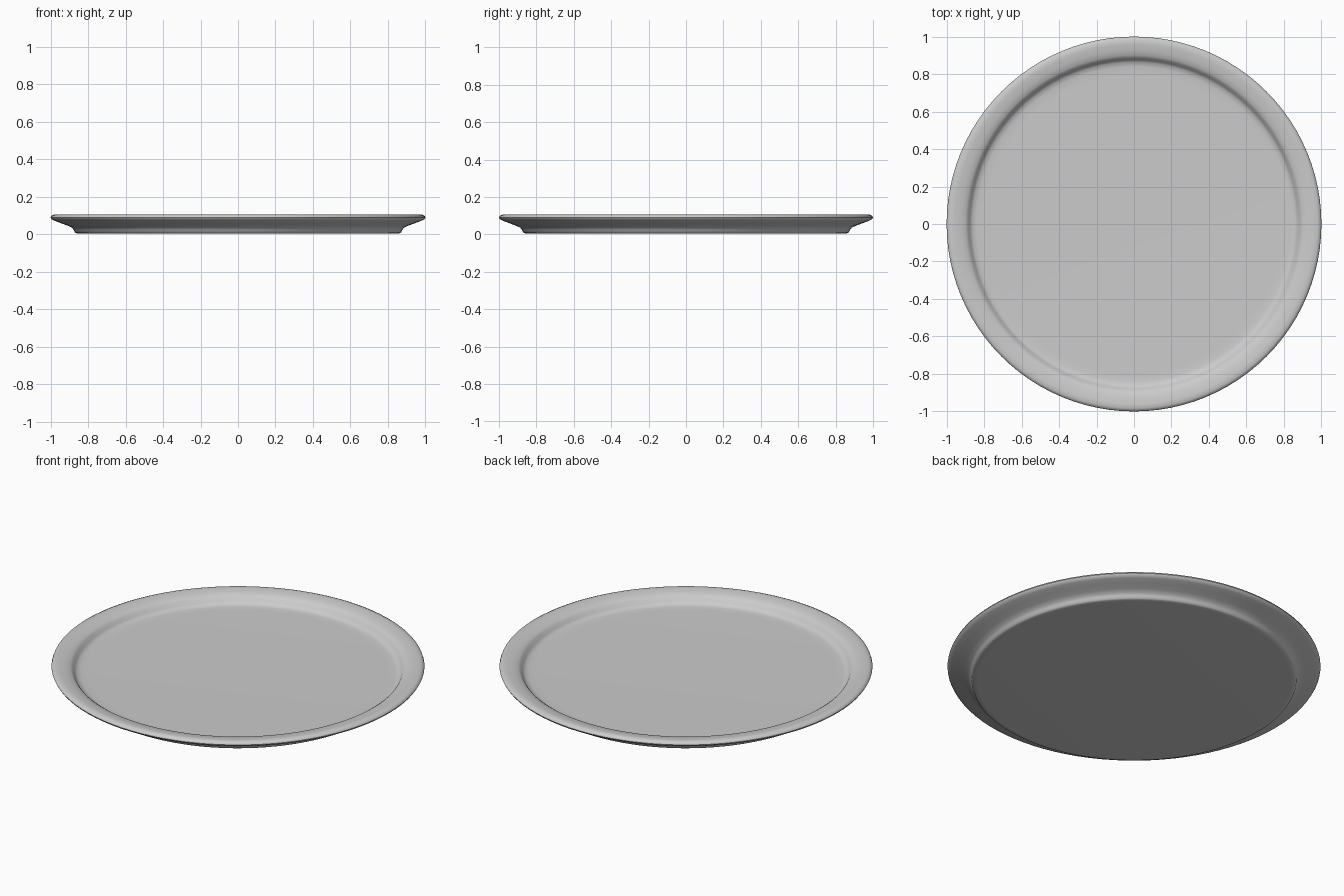
import bpy, bmesh, math

if "Cube" in bpy.data.objects:
    bpy.data.objects.remove(bpy.data.objects["Cube"])

SEGMENTS = 96

# Plate cross-section (radius, height): underside, foot, flared rim, inner wall, floor
profile = [
    (0.0, 0.004), (0.84, 0.005), (0.862, 0.006), (0.871, 0.011), (0.876, 0.023),
    (0.886, 0.036), (0.91, 0.047), (0.95, 0.062), (0.98, 0.073), (0.995, 0.081),
    (1.0, 0.09), (0.996, 0.099), (0.983, 0.105), (0.96, 0.105), (0.925, 0.099),
    (0.9, 0.093), (0.886, 0.083), (0.875, 0.065), (0.863, 0.055), (0.84, 0.051),
    (0.8, 0.05), (0.0, 0.05),
]

# Spin the profile into a closed shell
bm = bmesh.new()
verts = [bm.verts.new((r, 0, z)) for r, z in profile]
edges = [bm.edges.new(pair) for pair in zip(verts, verts[1:])]
bmesh.ops.spin(bm, geom=verts + edges, cent=(0, 0, 0), axis=(0, 0, 1),
               angle=2 * math.pi, steps=SEGMENTS, use_duplicate=False)
bmesh.ops.remove_doubles(bm, verts=bm.verts, dist=1e-4)
bmesh.ops.recalc_face_normals(bm, faces=bm.faces)

mesh = bpy.data.meshes.new("plate")
bm.to_mesh(mesh)
bm.free()
plate = bpy.data.objects.new("plate", mesh)
bpy.context.collection.objects.link(plate)

# Smooth shading
bpy.context.view_layer.objects.active = plate
plate.select_set(True)
bpy.ops.object.shade_smooth_by_angle(angle=math.radians(50))
